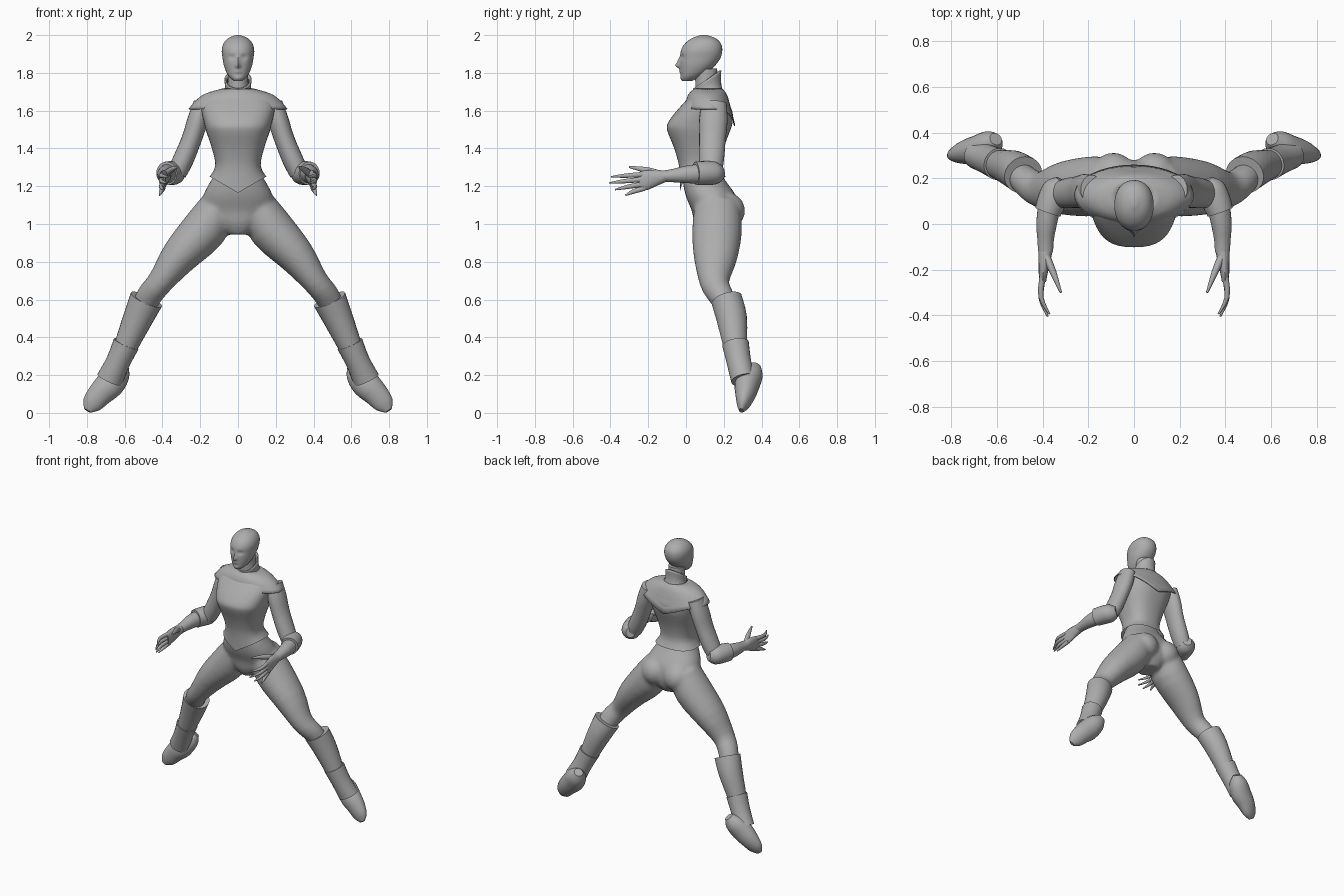
import bpy, bmesh, math
from mathutils import Vector

if "Cube" in bpy.data.objects:
    bpy.data.objects.remove(bpy.data.objects["Cube"], do_unlink=True)

grey = bpy.data.materials.new("plain grey")
grey.use_nodes = True
grey.diffuse_color = (0.42, 0.42, 0.42, 1)
grey.node_tree.nodes["Principled BSDF"].inputs["Base Color"].default_value = grey.diffuse_color


def spline(rows, steps):
    """Catmull-Rom curve through rows of equal length."""
    out = []
    for i in range(len(rows) - 1):
        a, b, c, d = rows[max(i - 1, 0)], rows[i], rows[i + 1], rows[min(i + 2, len(rows) - 1)]
        for s in range(steps):
            t = s / steps
            out.append([q + t * (r - p) / 2 + t * t * (2 * p - 5 * q + 4 * r - w) / 2
                        + t ** 3 * (3 * q - p - 3 * r + w) / 2 for p, q, r, w in zip(a, b, c, d)])
    return out + [list(rows[-1])]


def loft(bm, rows, ref=(0, 1, 0), flat=False, power=2, sides=24, steps=3, warp=None, caps=True):
    """Skin oval rings given as x, y, z, radius, radius towards ref."""
    rows, rings = spline(rows, steps), []
    for i, (x, y, z, ra, rb) in enumerate(rows):
        a, b = Vector((1, 0, 0)), Vector((0, 1, 0))
        if not flat:
            t = Vector(rows[min(i + 1, len(rows) - 1)][:3]) - Vector(rows[max(i - 1, 0)][:3])
            t.normalize()
            b = Vector(ref) - t * t.dot(Vector(ref))
            b.normalize()
            a = t.cross(b)
        ring = []
        for k in range(sides):
            u = 2 * math.pi * k / sides
            c, s = math.cos(u), math.sin(u)
            c, s = (math.copysign(abs(v) ** (2 / power), v) for v in (c, s))
            p = Vector((x, y, z)) + a * c * ra + b * s * rb
            ring.append(bm.verts.new(warp(p, s) if warp else p))
        rings.append(ring)
    for lo, hi in zip(rings, rings[1:]):
        for k in range(sides):
            n = (k + 1) % sides
            bm.faces.new((lo[k], lo[n], hi[n], hi[k]))
    if caps:
        bm.faces.new(rings[0])
        bm.faces.new(rings[-1])


def stack(rows):
    """Turn height, half width, front, back into loft rows."""
    return [(0, (f + b) / 2, z, w, (b - f) / 2) for z, w, f, b in rows]


def finish(bm, name, mirror=False, voxel=0, thick=0):
    bmesh.ops.recalc_face_normals(bm, faces=bm.faces)
    mesh = bpy.data.meshes.new(name)
    bm.to_mesh(mesh)
    bm.free()
    mesh.materials.append(grey)
    ob = bpy.data.objects.new(name, mesh)
    bpy.context.collection.objects.link(ob)
    bpy.ops.object.select_all(action='DESELECT')
    ob.select_set(True)
    bpy.context.view_layer.objects.active = ob
    bpy.ops.object.shade_smooth_by_angle(angle=math.radians(45))
    if thick:
        m = ob.modifiers.new("thickness", 'SOLIDIFY')
        m.thickness = thick
    if mirror:
        m = ob.modifiers.new("mirror", 'MIRROR')
        m.use_mirror_merge = False
    if voxel:
        m = ob.modifiers.new("blend", 'REMESH')
        m.mode, m.voxel_size, m.use_smooth_shade = 'VOXEL', voxel, True
        m = ob.modifiers.new("soften", 'SMOOTH')
        m.iterations = 8
    return ob


def part(name, rows, mirror=False, thick=0, **kw):
    bm = bmesh.new()
    loft(bm, rows, **kw)
    return finish(bm, name, mirror, 0, thick)


# Head, with eye sockets, nose, lips and chin pressed into the front
def face(p, s):
    def bump(x, z, wx, wz):
        return math.exp(-((abs(p.x) - x) / wx) ** 2 - ((p.z - z) / wz) ** 2)
    if s < 0:
        p.y += (0.012 * bump(0.032, 1.883, 0.016, 0.012) - 0.005 * bump(0.032, 1.883, 0.01, 0.005)
                - 0.024 * bump(0, 1.838, 0.011, 0.014) - 0.012 * bump(0, 1.862, 0.009, 0.02)
                - 0.007 * bump(0, 1.807, 0.018, 0.008) - 0.005 * bump(0, 1.77, 0.02, 0.012))
    return p


part("head", stack([(1.757, .022, -.018, .03), (1.775, .043, -.026, .07), (1.80, .06, -.028, .11),
                    (1.84, .075, -.031, .155), (1.88, .082, -.031, .183), (1.92, .086, -.026, .192),
                    (1.955, .077, -.006, .185), (1.983, .053, .03, .158), (2.0, .012, .075, .11)]),
     flat=True, power=2.15, sides=56, steps=5, warp=face)
part("neck", [(0, .115, 1.66, .062, .065), (0, .11, 1.74, .055, .06), (0, .105, 1.82, .054, .06)])


# Standing collar, high at the nape and notched at the throat
def collar_tilt(p, s):
    p.z += .04 * s * (p.z - 1.62) / .12
    return p


part("collar", stack([(1.685, .085, .04, .195), (1.72, .07, .045, .185), (1.765, .072, .037, .187)]),
     flat=True, warp=collar_tilt, caps=False, thick=.008)


# Tunic body with a pointed front hem
def hem(p, s):
    if s < 0:
        w = min(1, max(0, (1.31 - p.z) / .06))
        p.z -= .085 * w * max(0, 1 - abs(p.x) / .148)
    return p


part("tunic", stack([(1.25, .15, -.03, .21), (1.31, .12, -.037, .187), (1.40, .138, -.062, .2),
                     (1.49, .168, -.098, .232), (1.53, .178, -.098, .245), (1.58, .19, -.065, .248),
                     (1.63, .195, -.022, .232), (1.675, .165, .018, .21), (1.715, .075, .045, .185)]),
     flat=True, power=2.5, sides=40, warp=hem, caps=False)


# Shoulder mantle with pointed shoulders and a pointed back
def yoke(p, s):
    w = min(1, max(0, (1.69 - p.z) / .08))
    p.z -= .09 * w * max(0, s) * max(0, 1 - abs(p.x) / .262)
    return p


part("shoulder_mantle", stack([(1.718, .08, .045, .19), (1.682, .19, .01, .222), (1.61, .262, -.01, .26)]),
     flat=True, sides=40, warp=yoke, caps=False, thick=.006)

# Sleeves, cuffs and gauntlets
part("sleeve", [(.185, .15, 1.64, .05, .065), (.213, .145, 1.55, .055, .075), (.245, .14, 1.45, .053, .07),
                (.29, .135, 1.34, .055, .066), (.325, .13, 1.27, .052, .058)], mirror=True)
part("cuff", [(.315, .19, 1.275, .03, .035), (.335, .155, 1.27, .062, .06), (.36, .10, 1.27, .064, .063),
              (.378, .052, 1.268, .058, .062)], mirror=True, ref=(0, 0, 1))
part("gauntlet", [(.37, .08, 1.267, .05, .052), (.383, .0, 1.262, .045, .046),
                  (.387, -.07, 1.256, .036, .035), (.387, -.12, 1.253, .033, .03)],
     mirror=True, ref=(0, 0, 1))

# Hand: palm, four spread fingers and a thumb
bm = bmesh.new()
up = (0, 0, 1)
loft(bm, [(.387, -.11, 1.253, .032, .03), (.393, -.17, 1.243, .025, .045),
          (.398, -.22, 1.23, .019, .052), (.398, -.25, 1.225, .014, .046)], ref=up, sides=16)
for base, tip, tip_x, reach in ((1.262, 1.25, .37, -.395), (1.237, 1.217, .378, -.405),
                                (1.212, 1.182, .395, -.375), (1.19, 1.152, .415, -.32)):
    loft(bm, [(.398, -.22, base, .014, .015), (.408, (reach - .24) / 2, (base + tip) / 2, .011, .012),
              (tip_x, reach, tip, .004, .004)], ref=up, sides=10)
loft(bm, [(.385, -.14, 1.262, .018, .022), (.355, -.21, 1.285, .015, .017),
          (.32, -.3, 1.302, .005, .006)], ref=up, sides=10)
finish(bm, "hand", mirror=True)

# Trousers: hips, seat and thighs blended together
bm = bmesh.new()
loft(bm, stack([(1.3, .105, -.005, .17), (1.24, .138, -.018, .202), (1.15, .185, -.002, .265),
                (1.07, .185, .03, .28), (1.0, .13, .045, .27), (.945, .06, .075, .23)]), flat=True, power=2.2)
loft(bm, [(.10, .165, 1.10, .10, .12), (.175, .165, .975, .12, .132), (.305, .157, .835, .1, .118),
          (.41, .15, .695, .07, .08), (.47, .185, .62, .068, .067), (.51, .23, .54, .06, .055)])
seat = bmesh.ops.create_uvsphere(bm, u_segments=20, v_segments=12, radius=.098)["verts"]
bmesh.ops.translate(bm, verts=seat, vec=(.09, .215, 1.07))
finish(bm, "trousers", mirror=True, voxel=.011)

# Boots: flared shaft, ankle guard and pointed foot
part("boot_shaft", [(.485, .215, .60, .09, .083), (.53, .242, .5, .079, .081), (.60, .262, .34, .061, .061)],
     mirror=True)
part("ankle_guard", [(.592, .262, .365, .071, .071), (.635, .28, .27, .064, .065), (.68, .302, .175, .071, .064)],
     mirror=True)
part("foot", [(.605, .372, .25, .03, .028), (.63, .352, .21, .062, .058), (.675, .325, .155, .075, .066),
              (.73, .315, .1, .066, .055), (.775, .302, .045, .052, .034), (.797, .292, .012, .02, .012)],
     mirror=True)
